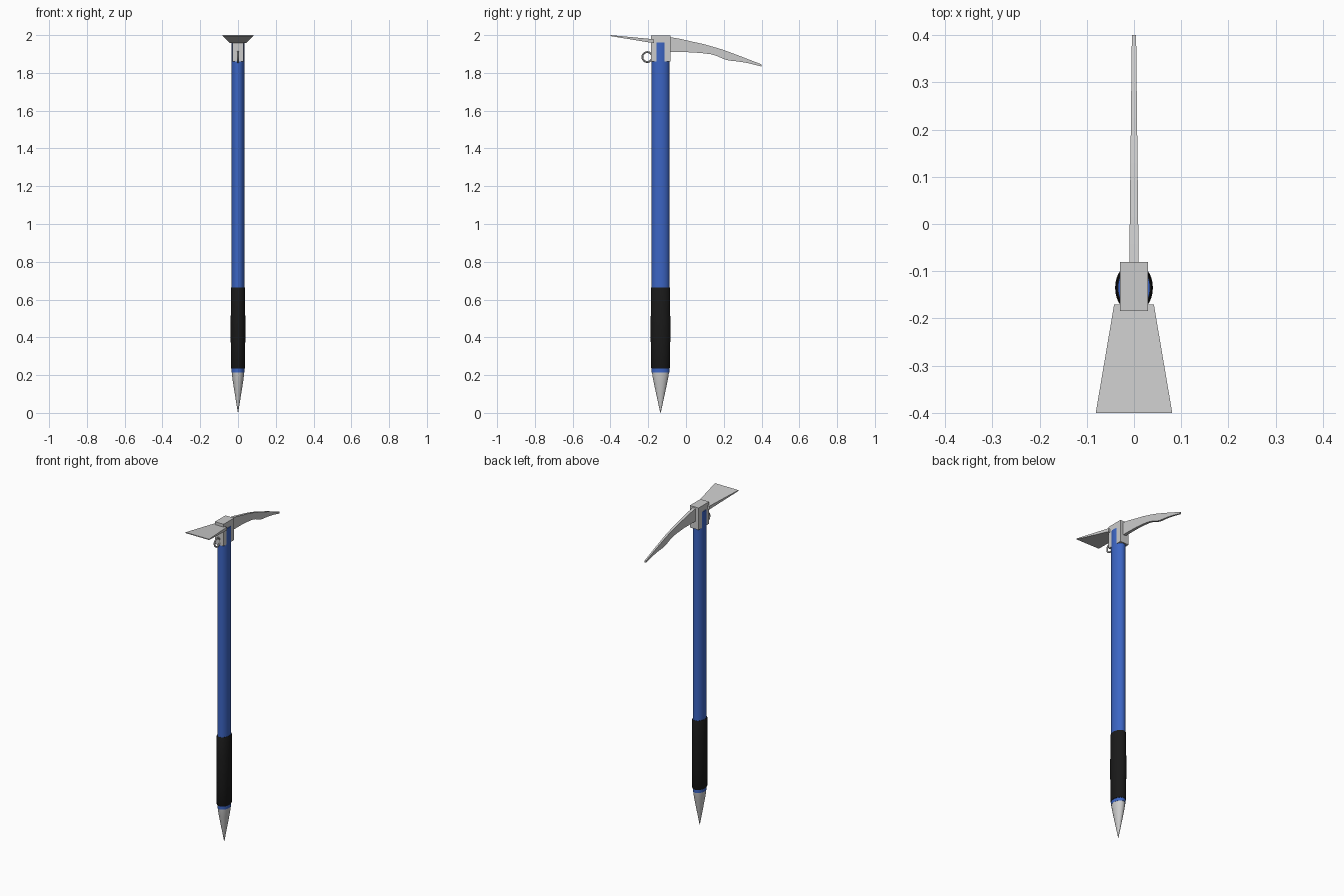
import bpy, bmesh, math

if "Cube" in bpy.data.objects:
    bpy.data.objects.remove(bpy.data.objects["Cube"])

CY = -0.135  # shaft axis


def material(name, col):
    m = bpy.data.materials.new(name)
    m.diffuse_color = (*col, 1)
    m.use_nodes = True
    m.node_tree.nodes["Principled BSDF"].inputs["Base Color"].default_value = m.diffuse_color
    return m


BLUE = material("blue_paint", (0.045, 0.13, 0.55))
BLACK = material("black_rubber", (0.01, 0.01, 0.01))


def finish(name, bm, mat=None, smooth=True):
    bmesh.ops.recalc_face_normals(bm, faces=bm.faces)
    me = bpy.data.meshes.new(name)
    bm.to_mesh(me)
    bm.free()
    ob = bpy.data.objects.new(name, me)
    bpy.context.collection.objects.link(ob)
    if mat:
        me.materials.append(mat)
    if smooth:
        bpy.ops.object.select_all(action='DESELECT')
        bpy.context.view_layer.objects.active = ob
        ob.select_set(True)
        bpy.ops.object.shade_smooth_by_angle(angle=math.radians(35))
    return ob


def loft(name, rings, mat=None, smooth=True):
    """Skin a list of equal-length point rings and cap both ends."""
    bm = bmesh.new()
    vs = [[bm.verts.new(p) for p in r] for r in rings]
    n = len(vs[0])
    for a, b in zip(vs, vs[1:]):
        for i in range(n):
            j = (i + 1) % n
            bm.faces.new((a[i], a[j], b[j], b[i]))
    bm.faces.new(vs[0])
    bm.faces.new(vs[-1])
    return finish(name, bm, mat, smooth)


def oval(rx, ry, z, n=32):
    return [(rx * math.cos(2 * math.pi * i / n),
             CY + ry * math.sin(2 * math.pi * i / n), z) for i in range(n)]


def box_ring(hx, y, z0, z1):
    return [(-hx, y, z0), (hx, y, z0), (hx, y, z1), (-hx, y, z1)]


# Oval shaft
loft("shaft", [oval(0.034, 0.047, z) for z in (0.215, 1.96)], BLUE)

# Rubber grip, slightly swollen in the middle
grip = [(0.036, 0.048, 0.235), (0.038, 0.051, 0.24), (0.038, 0.051, 0.37),
        (0.040, 0.053, 0.39), (0.040, 0.053, 0.50), (0.038, 0.051, 0.52),
        (0.038, 0.051, 0.66), (0.036, 0.048, 0.665)]
loft("grip", [oval(*g) for g in grip], BLACK)

# Pointed foot spike
spike = [(0.02, 0.0), (0.26, 0.05), (0.52, 0.105), (0.80, 0.165),
         (0.94, 0.20), (0.99, 0.225), (1.0, 0.24)]
loft("spike", [oval(0.034 * s, 0.046 * s, z) for s, z in spike])

# Head block around the shaft top
loft("head_block", [box_ring(0.03, y, 1.86, 1.997) for y in (-0.184, -0.081)],
     smooth=False)

# Flared adze blade
loft("adze", [box_ring(0.042, -0.17, 1.957, 1.978),
              box_ring(0.081, -0.4, 1.995, 2.0)], smooth=False)

# Curved, tapering pick: y, bottom z, top z
pick = [(-0.09, 1.91, 1.990), (-0.03, 1.91, 1.980), (0.03, 1.909, 1.966),
        (0.09, 1.904, 1.953), (0.13, 1.899, 1.942), (0.165, 1.889, 1.932),
        (0.20, 1.873, 1.921), (0.23, 1.865, 1.910), (0.27, 1.861, 1.895),
        (0.31, 1.855, 1.880), (0.34, 1.849, 1.868), (0.4, 1.834, 1.845)]
loft("pick", [box_ring(0.010 - 0.0055 * (y + 0.09) / 0.49, y, b, t)
              for y, b, t in pick])

# Carabiner ring at the front of the head
bpy.ops.mesh.primitive_torus_add(
    major_radius=0.026, minor_radius=0.005, major_segments=32,
    minor_segments=10, location=(0, -0.205, 1.884),
    rotation=(0, math.pi / 2, 0))
bpy.context.object.name = "leash_ring"
bpy.ops.object.shade_smooth_by_angle()
